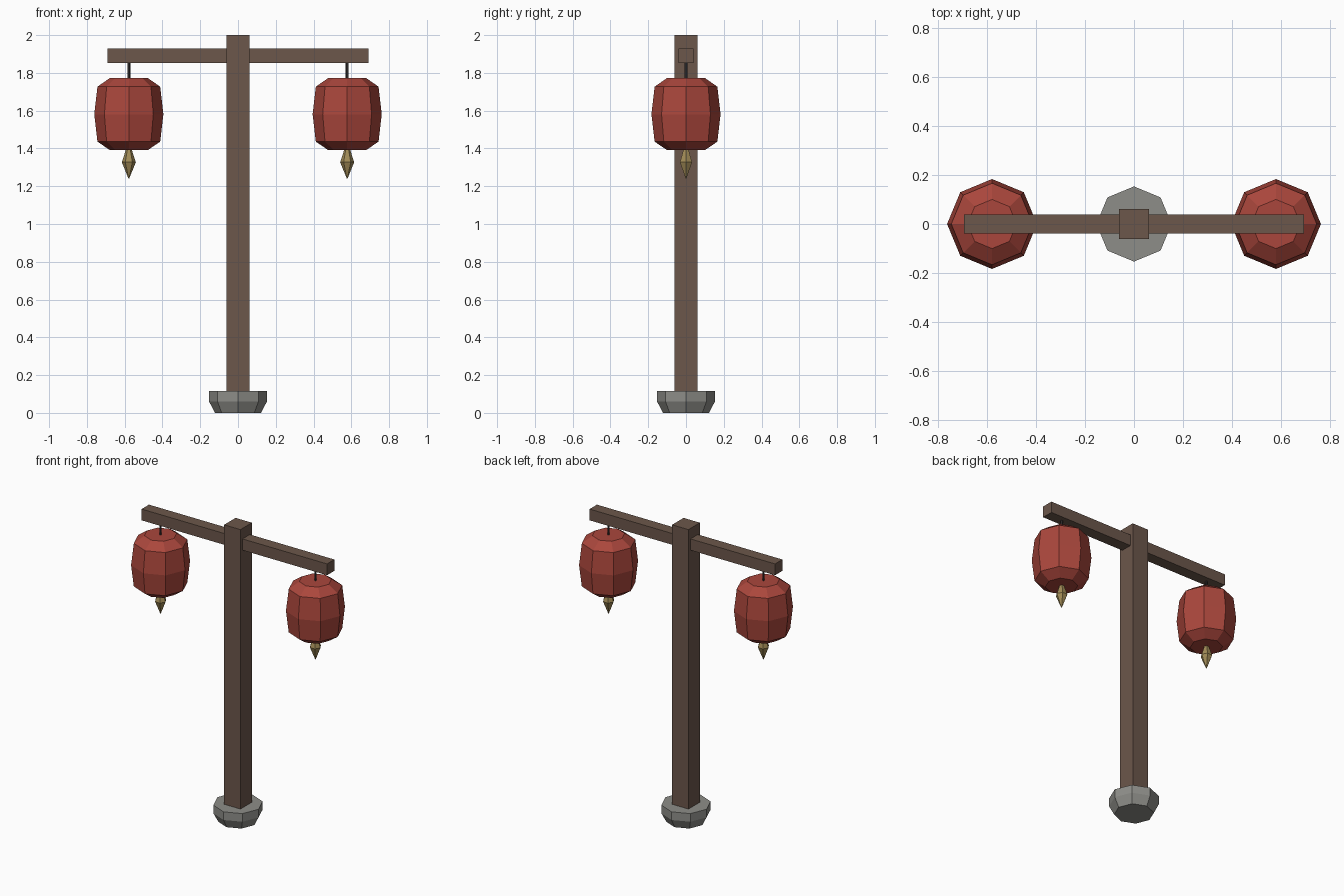
import bpy, bmesh
from math import cos, sin, tau

cube = bpy.data.objects.get("Cube")
if cube:
    bpy.data.objects.remove(cube, do_unlink=True)


def material(name, rgb):
    mat = bpy.data.materials.new(name)
    mat.use_nodes = True
    mat.diffuse_color = (*rgb, 1)
    mat.node_tree.nodes["Principled BSDF"].inputs["Base Color"].default_value = (*rgb, 1)
    return mat


wood = material("brown wood", (0.15, 0.095, 0.07))
stone = material("grey stone", (0.27, 0.27, 0.25))
red = material("red paper", (0.40, 0.062, 0.045))
gold = material("old gold", (0.36, 0.26, 0.095))
iron = material("dark iron", (0.04, 0.035, 0.035))


def add_object(name, bm, mat):
    bmesh.ops.recalc_face_normals(bm, faces=bm.faces)
    mesh = bpy.data.meshes.new(name)
    bm.to_mesh(mesh)
    bm.free()
    mesh.materials.append(mat)
    obj = bpy.data.objects.new(name, mesh)
    bpy.context.collection.objects.link(obj)
    return obj


def box(name, size, z_low, mat):
    """Box centred on the z axis, standing on z_low."""
    bm = bmesh.new()
    bmesh.ops.create_cube(bm, size=1)
    for v in bm.verts:
        v.co.x *= size[0]
        v.co.y *= size[1]
        v.co.z = z_low + (v.co.z + 0.5) * size[2]
    return add_object(name, bm, mat)


def lathe(name, profile, sides, mat, x=0):
    """Flat-sided solid from (radius, z) rings, capped at both ends."""
    bm = bmesh.new()
    rings = [[bm.verts.new((x + r * cos(tau * i / sides), r * sin(tau * i / sides), z))
              for i in range(sides)] for r, z in profile]
    for low, high in zip(rings, rings[1:]):
        for i in range(sides):
            j = (i + 1) % sides
            bm.faces.new((low[i], low[j], high[j], high[i]))
    bm.faces.new(rings[0][::-1])
    bm.faces.new(rings[-1])
    bmesh.ops.remove_doubles(bm, verts=bm.verts, dist=1e-5)
    return add_object(name, bm, mat)


# Stone foot, post and crossarm
lathe("stone_base", [(0.122, 0), (0.153, 0.06), (0.153, 0.115)], 8, stone)
box("post", (0.122, 0.122, 1.9), 0.1, wood)
box("crossarm", (1.384, 0.078, 0.076), 1.853, wood)

# A hanging lantern on each end of the arm
shell = [(0.1, 1.391), (0.166, 1.436), (0.183, 1.581), (0.166, 1.727), (0.1, 1.773)]
tassel = [(0.002, 1.241), (0.037, 1.327), (0.015, 1.395)]
for side, x in (("right", -0.578), ("left", 0.578)):
    lathe(side + "_hanger", [(0.008, 1.765), (0.008, 1.86)], 6, iron, x)
    lathe(side + "_lantern", shell, 8, red, x)
    lathe(side + "_tassel", tassel, 6, gold, x)
